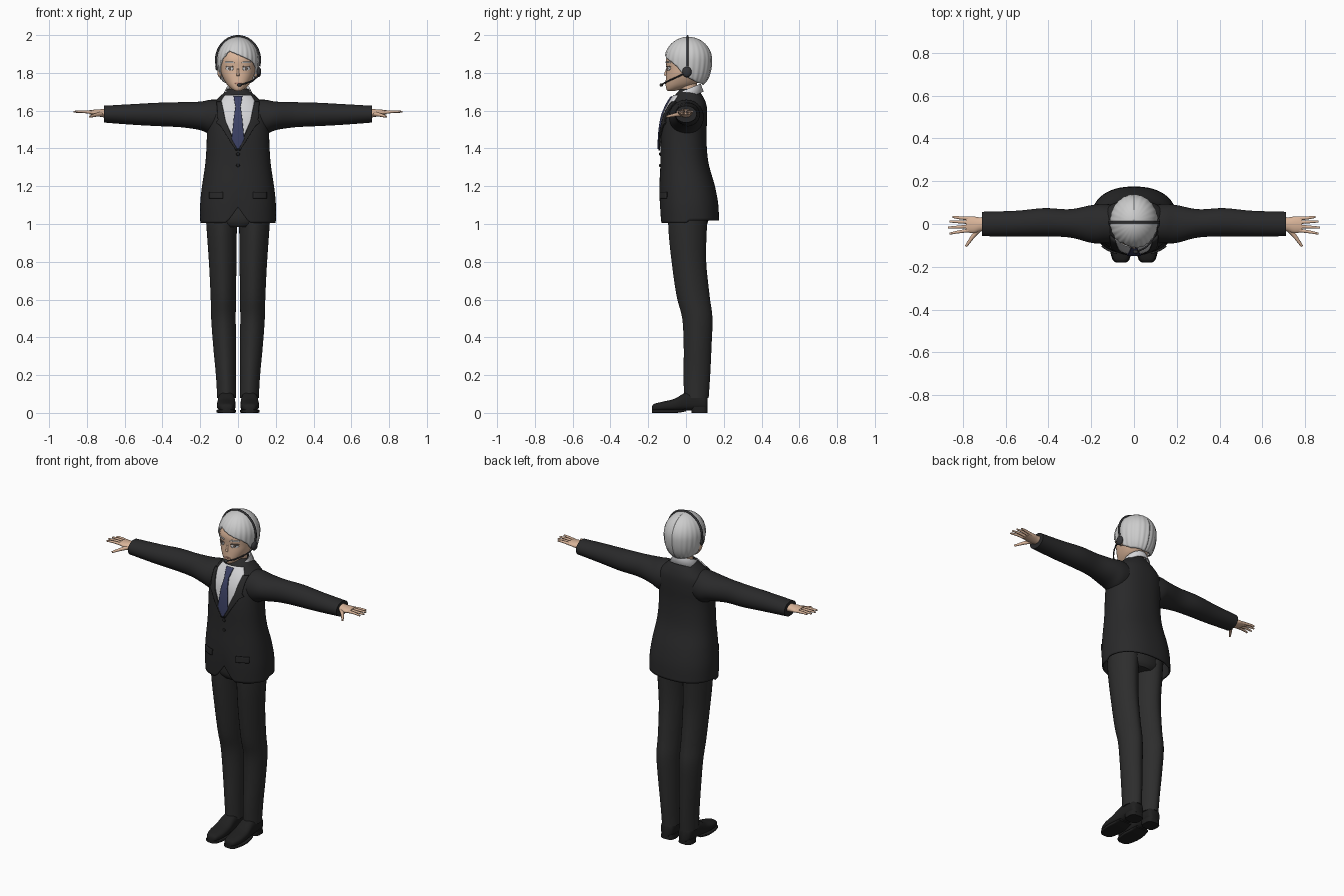
import bpy, bmesh
from math import sin, cos, pi, radians
from mathutils import Vector

old = bpy.data.objects.get("Cube")
if old:
    bpy.data.objects.remove(old, do_unlink=True)


def material(name, *rgb):
    m = bpy.data.materials.new(name)
    m.use_nodes = True
    m.diffuse_color = (*rgb, 1)
    m.node_tree.nodes["Principled BSDF"].inputs["Base Color"].default_value = (*rgb, 1)
    return m


suit = material("charcoal suit", .022, .022, .023)
trouser = material("dark trousers", .026, .026, .026)
leather = material("black leather", .014, .014, .014)
white = material("white shirt", .66, .66, .68)
blue = material("navy tie", .045, .053, .13)
skin = material("skin", .7, .46, .32)
silver = material("silver hair", .6, .6, .6)
plastic = material("headset plastic", .035, .035, .038)
lip = material("lip", .5, .25, .19)
iris = material("grey brown iris", .16, .12, .1)


def finish(name, verts, faces, mat, mirror=False, thick=0, offset=0.0):
    mesh = bpy.data.meshes.new(name)
    mesh.from_pydata(verts, [], faces)
    bm = bmesh.new()
    bm.from_mesh(mesh)
    bmesh.ops.recalc_face_normals(bm, faces=bm.faces)
    bm.to_mesh(mesh)
    bm.free()
    mesh.materials.append(mat)
    mesh.shade_smooth()
    mesh.set_sharp_from_angle(angle=radians(42))
    ob = bpy.data.objects.new(name, mesh)
    bpy.context.collection.objects.link(ob)
    if thick:
        mod = ob.modifiers.new("Thickness", "SOLIDIFY")
        mod.thickness, mod.offset = thick, offset
    if mirror:
        ob.modifiers.new("Mirror", "MIRROR")
    return ob


def dense(stations, steps=5):
    # Catmull-Rom interpolation of the cross-sections
    s = [Vector(p) for p in stations]
    out = []
    for i in range(len(s) - 1):
        a, b, c, d = s[max(i - 1, 0)], s[i], s[i + 1], s[min(i + 2, len(s) - 1)]
        for k in range(steps):
            t = k / steps
            out.append(b + (c - a) * t / 2 + (a - b * 2.5 + c * 2 - d / 2) * t * t
                       + (b * 3 - a - c * 3 + d) * t ** 3 / 2)
    return out + [s[-1]]


def power(v, e):
    return (1 if v > 0 else -1) * abs(v) ** e


def loft(name, stations, mat, axis="z", n=2.0, seg=32, caps=True, shape=None, **kw):
    # station: position on axis, centre u, half width u, low v, high v
    rows = dense(stations)
    verts = []
    for t, u, ru, lo, hi in rows:
        for k in range(seg):
            a = 2 * pi * k / seg
            p = u + ru * power(sin(a), 2 / n)
            q = (lo + hi) / 2 - (hi - lo) / 2 * power(cos(a), 2 / n)
            co = {"z": (p, q, t), "x": (t, p, q), "y": (p, t, q)}[axis]
            verts.append(shape(*co) if shape else co)
    faces = [(r * seg + k, r * seg + (k + 1) % seg, (r + 1) * seg + (k + 1) % seg, (r + 1) * seg + k)
             for r in range(len(rows) - 1) for k in range(seg)]
    if caps:
        faces += [tuple(range(seg)), tuple(range(len(verts) - seg, len(verts)))]
    return finish(name, verts, faces, mat, **kw)


def grid(name, rows, mat, **kw):
    w = len(rows[0])
    faces = [(r * w + k, r * w + k + 1, (r + 1) * w + k + 1, (r + 1) * w + k)
             for r in range(len(rows) - 1) for k in range(w - 1)]
    return finish(name, [p for row in rows for p in row], faces, mat, **kw)


def plate(name, stations, n, outline, mat, lift=.004, cols=10, **kw):
    # thin panel laid over the front of a lofted body; outline rows: z, x0, x1
    body = dense(stations)

    def front(x, z):
        for a, b in zip(body, body[1:]):
            if a[0] <= z <= b[0]:
                t, u, ru, lo, hi = a.lerp(b, (z - a[0]) / (b[0] - a[0]))
                f = min(1, abs(x - u) / ru)
                return (lo + hi) / 2 - (hi - lo) / 2 * (1 - f ** n) ** (1 / n) - lift
        return body[-1][3]
    rows = []
    for a, b in zip(outline, outline[1:]):
        for k in range(6 + (b is outline[-1])):
            z, l, r = Vector(a).lerp(Vector(b), k / 6)
            xs = [l + (r - l) * c / cols for c in range(cols + 1)]
            rows.append([(x, front(x, z), z) for x in xs])
    return grid(name, rows, mat, thick=.008, **kw)


def tube(name, points, radius, mat, taper=1.0, **kw):
    # round tapered tube along a smooth path
    path = dense([Vector(p) for p in points])
    verts, faces, seg = [], [], 10
    for i, p in enumerate(path):
        d = (path[min(i + 1, len(path) - 1)] - path[max(i - 1, 0)]).normalized()
        side = d.cross(Vector((0, 1, 0)) if abs(d.y) < .9 else Vector((1, 0, 0))).normalized()
        up = d.cross(side)
        r = radius * (1 + (taper - 1) * i / (len(path) - 1))
        verts += [p + (side * cos(2 * pi * k / seg) + up * sin(2 * pi * k / seg)) * r for k in range(seg)]
    for r in range(len(path) - 1):
        faces += [(r * seg + k, r * seg + (k + 1) % seg, (r + 1) * seg + (k + 1) % seg, (r + 1) * seg + k)
                  for k in range(seg)]
    faces += [tuple(range(seg)), tuple(range(len(verts) - seg, len(verts)))]
    return finish(name, verts, faces, mat, **kw)


def ball(name, centre, size, mat, **kw):
    x, y, z = centre
    a, b, c = size
    rings = [(z - c * cos(pi * k / 8), x, a * sin(pi * k / 8) + .0005,
              y - b * sin(pi * k / 8) - .0005, y + b * sin(pi * k / 8) + .0005) for k in range(9)]
    return loft(name, rings, mat, seg=20, **kw)


# jacket with a cutaway notch at the front hem
torso = [(1.005, 0, .2, -.135, .175), (1.1, 0, .2, -.14, .17), (1.2, 0, .19, -.14, .152),
         (1.33, 0, .172, -.135, .118), (1.46, 0, .165, -.133, .108), (1.56, 0, .165, -.12, .112),
         (1.62, 0, .15, -.098, .11), (1.66, 0, .112, -.075, .098), (1.69, 0, .08, -.052, .08),
         (1.715, 0, .055, -.03, .065)]


def hem(x, y, z):
    fall = min(1, max(0, (1.28 - z) / .28))
    notch = .085 * max(0, 1 - abs(x) / .06) if y < 0 else .015
    return x, y, z + notch * fall


loft("jacket_body", torso, suit, n=2.3, seg=64, caps=False, shape=hem, thick=.008, offset=-1)
loft("jacket_sleeve", [(.06, 0, .085, 1.49, 1.655), (.14, .002, .092, 1.475, 1.658), (.2, 0, .088, 1.497, 1.648),
                       (.3, .003, .066, 1.512, 1.645), (.42, .008, .066, 1.518, 1.642), (.55, .002, .06, 1.525, 1.635),
                       (.71, 0, .057, 1.537, 1.626)], suit, axis="x", mirror=True)
plate("shirt_front", torso, 2.3, [(1.41, -.006, .006), (1.55, -.068, .068), (1.65, -.088, .088),
                                  (1.68, -.07, .07)], white, cols=20)
plate("lapel", torso, 2.3, [(1.39, .002, .012), (1.52, .055, .092), (1.535, .062, .115), (1.55, .067, .105),
                            (1.645, .086, .112)], suit, lift=.008, mirror=True)
plate("tie", torso, 2.3, [(1.397, -.004, .004), (1.45, -.033, .033), (1.56, -.022, .022), (1.625, -.013, .013),
                          (1.63, -.016, .016), (1.675, -.023, .023)], blue, lift=.012)
for height in (1.31, 1.37):
    ball("jacket_button", (0, -.137, height), (.009, .005, .009), leather)
for height in (1.17,):
    plate("pocket_flap", torso, 2.3, [(height - .035, .08, .15), (height, .08, .15)], suit, lift=.005, mirror=True)

# folded shirt collar, open at the throat
rows = []
for rx, back, front, z, tilt in ((.055, .065, .045, 1.7, .03), (.064, .072, .06, 1.71, .03), (.084, .086, .1, 1.665, .035)):
    angles = [radians(-164 + 8.2 * k) for k in range(41)]
    rows.append([(rx * sin(a), .005 + (back if cos(a) > 0 else front) * cos(a), z + tilt * cos(a)) for a in angles])
grid("shirt_collar", rows, white, thick=.006)

# trousers with pressed creases
loft("trouser_leg", [(.08, .06, .05, -.01, .12), (.2, .064, .053, -.013, .128), (.35, .071, .06, -.012, .135),
                     (.5, .077, .065, -.02, .14), (.62, .078, .067, -.05, .125), (.8, .081, .073, -.076, .107),
                     (.97, .086, .08, -.093, .11), (1.12, .085, .09, -.095, .12)], trouser, n=1.8, mirror=True)
loft("trouser_hips", [(.985, 0, .1, -.08, .1), (1.03, 0, .165, -.1, .12), (1.18, 0, .16, -.1, .11)], trouser)

# shoes
loft("shoe_upper", [(-.18, .061, .018, .012, .034), (-.168, .061, .034, .01, .048), (-.12, .062, .048, .01, .06),
                    (-.06, .062, .049, .01, .075), (0, .061, .045, .012, .108), (.06, .06, .043, .012, .11),
                    (.1, .06, .04, .012, .1), (.114, .06, .026, .015, .085)], leather, axis="y", n=2.6, mirror=True)
loft("shoe_sole", [(-.18, .061, .024, 0, .018), (-.165, .061, .04, 0, .018), (-.11, .062, .052, 0, .018),
                   (-.05, .062, .05, 0, .018), (.0, .061, .042, .008, .02)], leather, axis="y", n=5, mirror=True)
loft("shoe_heel", [(0, .06, .044, .03, .115), (.03, .06, .043, .025, .114)], leather, n=3, mirror=True)

# hands
loft("palm", [(.69, .002, .033, 1.562, 1.61), (.72, -.002, .033, 1.566, 1.608), (.75, -.004, .039, 1.572, 1.606),
              (.785, -.002, .036, 1.58, 1.603)], skin, axis="x", mirror=True)
for finger, base, tip, reach in (("little", .025, .034, .848), ("ring", .008, .012, .863),
                                 ("middle", -.011, -.017, .87), ("index", -.029, -.045, .862)):
    tube(finger + "_finger", [(.765, base, 1.59), (.82, (base + tip) / 2, 1.595), (reach, tip, 1.594)],
         .0095, skin, taper=.5, mirror=True)
tube("thumb", [(.715, -.015, 1.584), (.75, -.055, 1.578), (.785, -.104, 1.568)], .014, skin, taper=.4, mirror=True)

# neck, head and face
loft("neck", [(1.62, 0, .05, -.03, .07), (1.7, 0, .045, -.033, .06), (1.78, 0, .046, -.04, .06)], skin)
head = [(1.703, 0, .012, -.096, -.065), (1.715, 0, .034, -.104, -.02), (1.74, 0, .06, -.108, .05),
        (1.78, 0, .082, -.106, .085), (1.82, 0, .092, -.103, .1), (1.88, 0, .095, -.104, .11), (1.95, 0, .07, -.07, .08)]
loft("head", head, skin, n=2.2, seg=40)
tube("nose", [(0, -.096, 1.835), (0, -.106, 1.805), (0, -.11, 1.785)], .004, skin, taper=2)
ball("ear", (.097, .005, 1.81), (.012, .022, .034), skin, mirror=True)
plate("eye_white", head, 2.2, [(1.812, .032, .05), (1.821, .022, .063), (1.832, .03, .058)], white, lift=.0, mirror=True)
plate("eye_iris", head, 2.2, [(1.813, .038, .046), (1.822, .035, .05), (1.831, .038, .048)], iris, lift=.0015, mirror=True)
plate("upper_lash", head, 2.2, [(1.831, .021, .066), (1.836, .028, .06)], iris, lift=.001, mirror=True)
plate("eyebrow", head, 2.2, [(1.852, .018, .068), (1.859, .026, .064)], silver, lift=.001, mirror=True)
plate("mouth", head, 2.2, [(1.742, -.01, .01), (1.746, -.022, .022), (1.75, -.012, .012)], lip, lift=.0)

# swept hair: a ridged cap with an uneven hairline (degrees from front, degrees from crown)
hairline = [(-180, 152), (-120, 143), (-78, 122), (-60, 100), (-28, 66), (0, 76), (45, 94), (62, 104),
            (80, 124), (120, 143), (180, 152)]


def edge(deg):
    for (a, p), (b, q) in zip(hairline, hairline[1:]):
        if a <= deg <= b:
            return p + (q - p) * (deg - a) / (b - a)


rows = []
for r in range(25):
    row = []
    for k in range(145):
        deg = -180 + 2.5 * k
        a, t = radians(deg), max(r, .05) / 24
        phi = radians(edge(deg)) * t
        wide = sin(phi) if phi < pi / 2 else sin(phi) ** .62
        wide *= 1 + .014 * t * cos(24 * a + 3 * t)
        row.append((.112 * wide * sin(a), .012 - .126 * wide * cos(a),
                    1.868 + (.123 if phi < pi / 2 else .15) * cos(phi)))
    rows.append(row)
grid("hair_cap", rows, silver, thick=.011, offset=-1)

# headset with a microphone boom on the left
arc = [(.116 * cos(radians(d)), .008, 1.868 + .126 * sin(radians(d))) for d in range(-15, 196, 15)]
tube("headset_band", arc, .006, plastic)
ball("left_earpiece", (.108, .005, 1.805), (.014, .024, .028), plastic)
ball("right_pad", (-.112, .006, 1.835), (.008, .014, .022), plastic)
tube("microphone_boom", [(.112, 0, 1.8), (.1, -.05, 1.777), (.06, -.105, 1.752), (.015, -.128, 1.737)], .004, plastic)
ball("microphone", (.008, -.13, 1.736), (.012, .009, .009), plastic)
